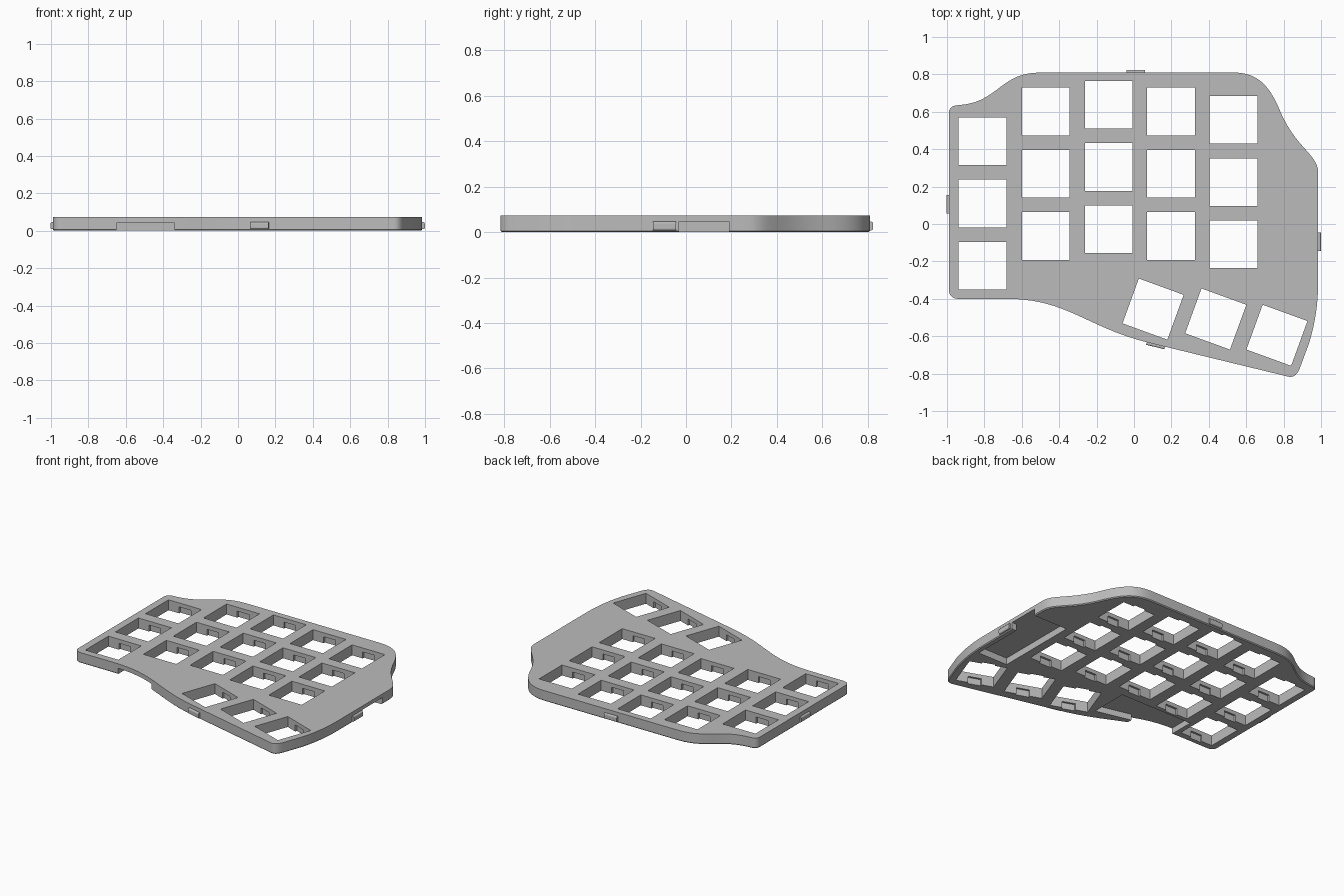
import bpy, bmesh
from math import radians
from mathutils import Matrix, Vector
from mathutils.geometry import interpolate_bezier

cube = bpy.data.objects.get("Cube")
if cube:
    bpy.data.objects.remove(cube)

TOP = 0.073        # plate height
HOLE = 0.255       # switch opening side
PITCH = 0.333      # spacing of openings in a column

grey = bpy.data.materials.new("light_grey")
grey.use_nodes = True
colour = (0.5, 0.5, 0.5, 1)
grey.diffuse_color = colour
grey.node_tree.nodes["Principled BSDF"].inputs["Base Color"].default_value = colour


def add_object(name, bm):
    bmesh.ops.recalc_face_normals(bm, faces=bm.faces)
    mesh = bpy.data.meshes.new(name)
    bm.to_mesh(mesh)
    bm.free()
    mesh.materials.append(grey)
    obj = bpy.data.objects.new(name, mesh)
    bpy.context.collection.objects.link(obj)
    return obj


def prism(bm, points, low, high):
    """Extrude an outline upward and return its bottom face."""
    bottom = bm.faces.new([bm.verts.new((x, y, low)) for x, y in points])
    copy = bmesh.ops.extrude_face_region(bm, geom=[bottom], use_keep_orig=True)
    verts = [v for v in copy["geom"] if isinstance(v, bmesh.types.BMVert)]
    bmesh.ops.translate(bm, verts=verts, vec=(0, 0, high - low))
    return bottom


def box(bm, x, y, angle, width, depth, low, high):
    place = (Matrix.Translation((x, y, (low + high) / 2))
             @ Matrix.Rotation(radians(angle), 4, "Z")
             @ Matrix.Diagonal((width, depth, high - low, 1)))
    return bmesh.ops.create_cube(bm, size=1, matrix=place)["verts"]


def cut(target, name, bm):
    cutter = add_object(name, bm)
    cutter.hide_render = True
    mod = target.modifiers.new(name, "BOOLEAN")
    mod.operation = "DIFFERENCE"
    mod.solver = "EXACT"
    mod.object = cutter
    bpy.context.view_layer.objects.active = target
    bpy.ops.object.modifier_apply(modifier=name)
    bpy.data.objects.remove(cutter)


# Plate outline: curves as two handles and an end, straight runs as an end
segments = [
    [(-.99, .62), (-.97, .635), (-.94, .635)],
    [(-.72, .65), (-.72, .81), (-.5, .81)],
    [(.53, .81)],
    [(.66, .81), (.72, .74), (.77, .63)],
    [(.86, .40), (.985, .38), (.985, .27)],
    [(.985, -.3)],
    [(.985, -.45), (.96, -.56), (.935, -.64)],
    [(.885, -.775)],
    [(.87, -.81), (.85, -.823), (.82, -.815)],
    [(.1, -.64)],
    [(-.25, -.56), (-.35, -.40), (-.68, -.40)],
    [(-.94, -.4)],
    [(-.97, -.4), (-.99, -.38), (-.99, -.35)],
]
outline = [(-.99, .59)]
for seg in segments:
    if len(seg) == 1:
        outline.append(seg[0])
    else:
        a, b, c, d = [Vector(p) for p in [outline[-1]] + seg]
        outline += [p[:2] for p in interpolate_bezier(a, b, c, d, 14)[1:]]

# Plate body with a fine chamfer around the underside
bm = bmesh.new()
base = prism(bm, outline, 0.006, TOP)
bmesh.ops.recalc_face_normals(bm, faces=bm.faces)
bmesh.ops.inset_region(bm, faces=[base], thickness=0.006, depth=0.006)
plate = add_object("switch_plate", bm)

# Switch openings: five staggered columns and a tilted thumb cluster
columns = [(-.81, .443), (-.472, .602), (-.135, .638), (.198, .602), (.532, .557)]
openings = [(x, y - row * PITCH, 0) for x, y in columns for row in range(3)]
openings += [(.102, -.455, -20), (.437, -.508, -20), (.764, -.595, -20)]

holes, latches = bmesh.new(), bmesh.new()
for x, y, angle in openings:
    box(holes, x, y, angle, HOLE, HOLE, -0.1, 0.2)
    box(latches, x, y, angle, 0.09, HOLE + 0.028, -0.1, 0.045)
cut(plate, "opening_cutter", holes)
cut(plate, "latch_cutter", latches)

# Underside pockets, each opening through the outer wall
pockets = bmesh.new()
prism(pockets, [(-.65, -.222), (-.09, -.222), (-.09, -.49), (-.34, -.43),
                (-.34, -.7), (-.65, -.7)], -0.1, 0.042)
prism(pockets, [(.72, .19), (1.1, .19), (1.1, -.03), (.95, -.03),
                (.95, -.40), (.72, -.40)], -0.1, 0.047)
cut(plate, "pocket_cutter", pockets)

bpy.ops.object.select_all(action="DESELECT")
plate.select_set(True)
bpy.context.view_layer.objects.active = plate
bpy.ops.object.shade_smooth_by_angle(angle=radians(25))

# Snap tabs on the outer walls
tabs = {
    "back_tab": (.01, .81, 0),
    "front_tab": (.117, -.644, -13.7),
    "left_tab": (.985, -.095, 90),
    "right_tab": (-.988, .105, 90),
}
for name, (x, y, angle) in tabs.items():
    bm = bmesh.new()
    box(bm, x, y, angle, 0.1, 0.028, 0.008, 0.046)
    long_edges = [e for e in bm.edges if e.calc_length() > 0.09]
    bmesh.ops.bevel(bm, geom=long_edges, offset=0.008, segments=3,
                    profile=0.5, affect="EDGES")
    add_object(name, bm)
